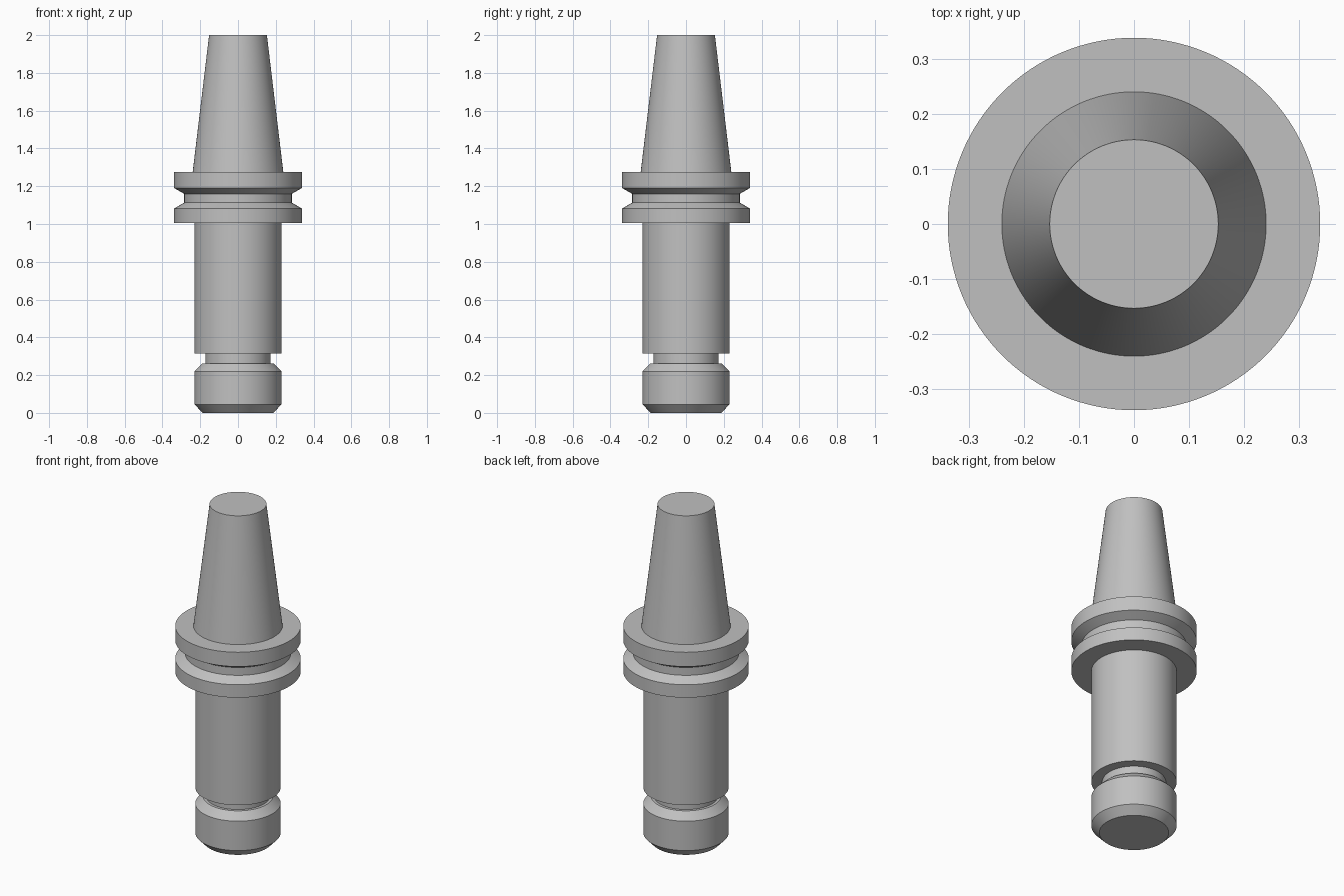
import bpy
import bmesh
from math import radians, tau
from mathutils import Matrix, Vector

cube = bpy.data.objects.get("Cube")
if cube:
    bpy.data.objects.remove(cube, do_unlink=True)

STEPS = 128

steel = bpy.data.materials.new("grey_steel")
steel.use_nodes = True
colour = (0.53, 0.53, 0.53, 1)
steel.diffuse_color = colour
steel.node_tree.nodes["Principled BSDF"].inputs["Base Color"].default_value = colour


def turned_part(name, profile):
    """Turn a (radius, height) outline about the z axis into a closed solid."""
    bm = bmesh.new()
    rings = []
    for r, z in profile:
        rings.append([bm.verts.new(Matrix.Rotation(tau * i / STEPS, 3, "Z") @ Vector((r, 0, z)))
                      for i in range(STEPS)])
    for low, high in zip(rings, rings[1:]):
        for i in range(STEPS):
            j = (i + 1) % STEPS
            bm.faces.new((low[i], low[j], high[j], high[i]))
    bm.faces.new(reversed(rings[0]))
    bm.faces.new(rings[-1])
    mesh = bpy.data.meshes.new(name)
    bm.to_mesh(mesh)
    bm.free()
    mesh.materials.append(steel)
    obj = bpy.data.objects.new(name, mesh)
    bpy.context.collection.objects.link(obj)
    bpy.ops.object.select_all(action="DESELECT")
    obj.select_set(True)
    bpy.context.view_layer.objects.active = obj
    bpy.ops.object.shade_smooth_by_angle(angle=radians(25))
    return obj


# Clamping nut with chamfered rims
turned_part("clamping_nut", [(0.187, 0), (0.23, 0.045), (0.23, 0.22), (0.188, 0.262)])

# Narrow neck between nut and body
turned_part("neck", [(0.172, 0.262), (0.172, 0.315)])

# Long cylindrical body
turned_part("body", [(0.23, 0.315), (0.23, 1.005)])

# Flange with a V-shaped gripping groove
turned_part("grooved_flange", [(0.338, 1.005), (0.338, 1.082), (0.285, 1.113),
                               (0.285, 1.16), (0.338, 1.19), (0.338, 1.275)])

# Tapered shank
turned_part("tapered_shank", [(0.24, 1.275), (0.153, 2)])
